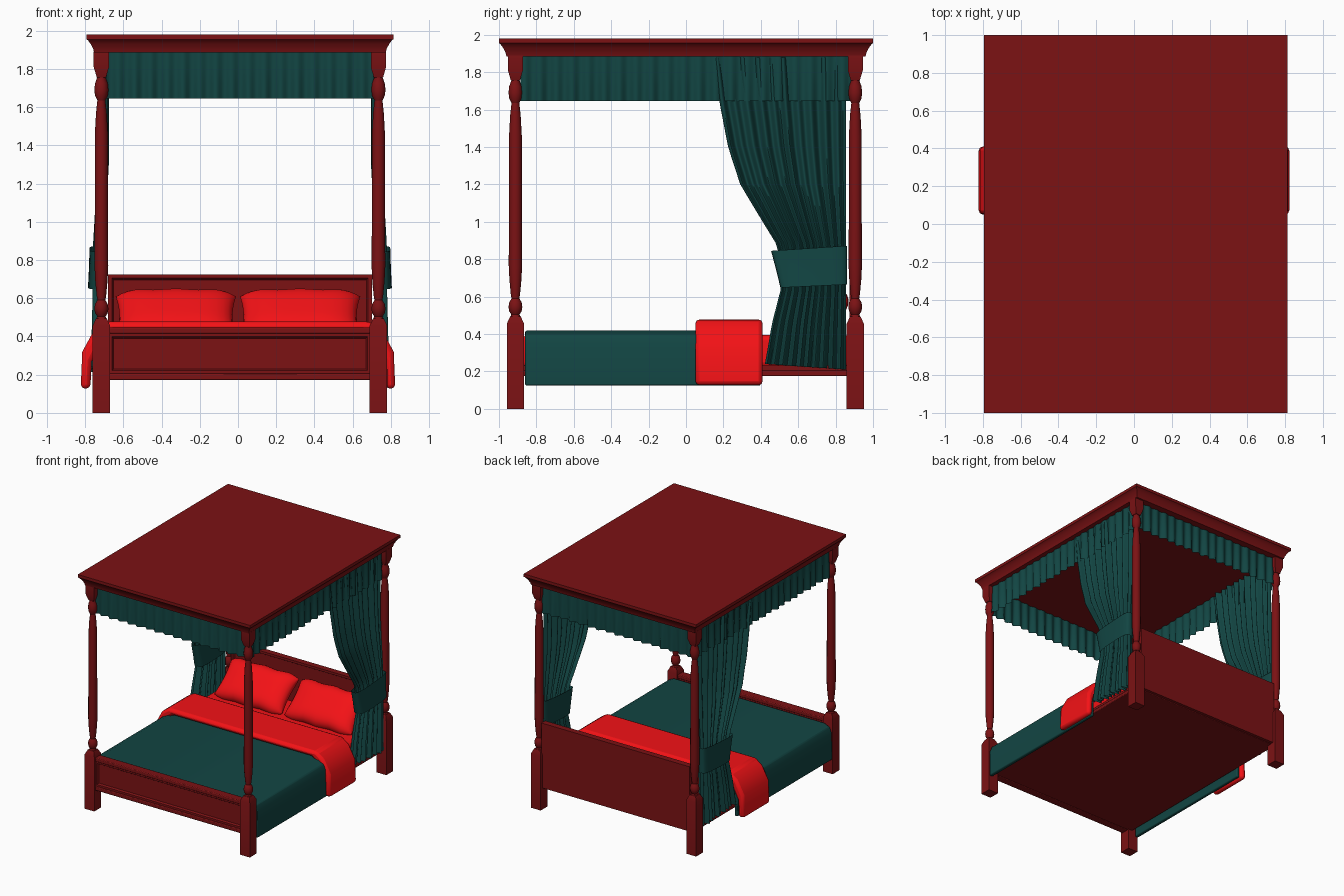
import bpy, bmesh, math
from mathutils import Matrix, Vector

if "Cube" in bpy.data.objects:
    bpy.data.objects.remove(bpy.data.objects["Cube"])

CX = 0.01                      # bed frame centre line
PX, PF, PB = 0.725, -0.912, 0.905   # post offsets: side, front, back


def material(name, col):
    m = bpy.data.materials.new(name)
    m.diffuse_color = (*col, 1)
    m.use_nodes = True
    m.node_tree.nodes["Principled BSDF"].inputs["Base Color"].default_value = m.diffuse_color
    return m


WOOD = material("dark_wood", (0.2, 0.006, 0.007))
TEAL = material("teal_cloth", (0.006, 0.06, 0.056))
RED = material("red_cloth", (0.9, 0.006, 0.008))


def finish(name, bm, mat, angle=35, bevel=0, segs=2):
    bmesh.ops.recalc_face_normals(bm, faces=bm.faces)
    me = bpy.data.meshes.new(name)
    bm.to_mesh(me)
    bm.free()
    me.materials.append(mat)
    for p in me.polygons:
        p.use_smooth = angle > 0
    if angle:
        me.set_sharp_from_angle(angle=math.radians(angle))
    ob = bpy.data.objects.new(name, me)
    bpy.context.collection.objects.link(ob)
    if bevel:
        b = ob.modifiers.new("bevel", "BEVEL")
        b.width, b.segments = bevel, segs
    return ob


def box_bm(x0, x1, y0, y1, z0, z1):
    bm = bmesh.new()
    bmesh.ops.create_cube(bm, size=1)
    for v in bm.verts:
        v.co = (x0 + (v.co.x + .5) * (x1 - x0), y0 + (v.co.y + .5) * (y1 - y0),
                z0 + (v.co.z + .5) * (z1 - z0))
    return bm


def box(name, hx, y0, y1, z0, z1, mat, bevel=0, segs=2):
    return finish(name, box_bm(CX - hx, CX + hx, y0, y1, z0, z1), mat, 35, bevel, segs)


def loft(name, rings, mat, cap=True, angle=35):
    """Skin a stack of closed point rings."""
    bm = bmesh.new()
    vs = [[bm.verts.new(p) for p in r] for r in rings]
    n = len(vs[0])
    for a, b in zip(vs, vs[1:]):
        for i in range(n):
            bm.faces.new((a[i], a[(i + 1) % n], b[(i + 1) % n], b[i]))
    if cap:
        bm.faces.new(vs[0])
        bm.faces.new(vs[-1])
    return finish(name, bm, mat, angle)


def sheet(name, f, nu, nv, mat):
    """Grid surface from f(u, v), both 0..1."""
    bm = bmesh.new()
    g = [[bm.verts.new(f(i / nu, j / nv)) for j in range(nv + 1)] for i in range(nu + 1)]
    for i in range(nu):
        for j in range(nv):
            bm.faces.new((g[i][j], g[i + 1][j], g[i + 1][j + 1], g[i][j + 1]))
    return finish(name, bm, mat, 60)


def turned(name, prof, x, y, n):
    k, ph = (math.sqrt(2), math.pi / 4) if n == 4 else (1, 0)
    loft(name, [[(x + r * k * math.cos(ph + 2 * math.pi * i / n),
                  y + r * k * math.sin(ph + 2 * math.pi * i / n), z) for i in range(n)]
                for r, z in prof], WOOD, angle=30)


def lerp(table, z):
    for (a, p), (b, q) in zip(table, table[1:]):
        if b <= z <= a:
            return q + (p - q) * (z - b) / (a - b)
    return table[-1][1]


# Posts: square leg, turned shaft, square head
LEG = [(.046, 0), (.046, .455), (.028, .495)]
SHAFT = [(.028, .49), (.022, .505), (.033, .522), (.037, .545), (.033, .57), (.021, .59),
         (.025, .615), (.032, .69), (.036, .77), (.034, 1.1), (.034, 1.46), (.028, 1.57), (.021, 1.635),
         (.033, 1.66), (.037, 1.69), (.033, 1.725), (.022, 1.755), (.022, 1.77)]
HEAD = [(.024, 1.755), (.04, 1.81), (.04, 1.89)]
for sx, sn in ((-1, "left"), (1, "right")):
    for y, yn in ((PF, "front"), (PB, "back")):
        x = CX + sx * PX
        turned(f"{yn}_{sn}_leg", LEG, x, y, 4)
        turned(f"{yn}_{sn}_shaft", SHAFT, x, y, 12)
        turned(f"{yn}_{sn}_post_head", HEAD, x, y, 4)

# Canopy with moulded cornice
CORNICE = [(.04, 1.885), (.035, 1.905), (.03, 1.915), (.022, 1.93), (.008, 1.95), (0, 1.955), (0, 1.98)]
loft("canopy", [[(CX + a * (.803 - d), b * (1 - d), z) for a, b in ((-1, -1), (1, -1), (1, 1), (-1, 1))]
                for d, z in CORNICE], WOOD, angle=25)


# Headboard and footboard with recessed panels on their front faces
def panelled(name, y0, y1, z0, z1, border):
    bm = box_bm(CX - .69, CX + .69, y0, y1, z0, z1)
    bm.faces.ensure_lookup_table()
    f = min(bm.faces, key=lambda q: q.calc_center_median().y)
    bmesh.ops.inset_region(bm, faces=[f], thickness=border)
    bmesh.ops.inset_region(bm, faces=[f], thickness=.012, depth=-.014)
    bm.normal_update()
    finish(name, bm, WOOD, 25)


panelled("headboard", .875, .925, .18, .725, .028)
panelled("footboard", -.935, -.885, .2, .42, .03)
box("footboard_cap", .69, -.945, -.875, .415, .446, WOOD, .006)
box("footboard_base", .69, -.945, -.875, .172, .205, WOOD, .006)

# Base, side rails and mattress
box("bed_base", .72, -.9, .9, .175, .205, WOOD, .005)
box("side_rails", .708, -.9, .9, .2, .232, WOOD)
box("mattress", .7, -.875, .872, .22, .395, RED, .03, 3)


# Bedspread and its turned-back fold, draped over the sides
def drape(name, half, cx, y0, y1, thick, mat, bevel):
    outer = [(cx + s * x, z) for s, pts in ((-1, half), (1, half[::-1])) for x, z in pts]
    inner = [(cx + (x - cx) * (1 - thick / half[0][0]), z - (thick if z > .2 else 0)) for x, z in outer]
    ring = outer + inner[::-1]
    loft(name, [[(x, y, z) for x, z in ring] for y in (y0, y1)], mat)
    b = bpy.data.objects[name].modifiers.new("bevel", "BEVEL")
    b.width, b.segments = bevel, 2


drape("bedspread", [(.772, .125), (.77, .35), (.75, .395), (.70, .418)], CX, -.86, .4, .03, TEAL, .008)
drape("turned_back_fold", [(.823, .127), (.815, .32), (.755, .43), (.69, .478)], 0, .05, .41, .05, RED, .022)


# Pillows leaning on the headboard
def pillow(name, x):
    bm = bmesh.new()
    n = 16
    rot = Matrix.Rotation(math.radians(42), 3, 'X')
    for s in (-1, 1):
        g = []
        for i in range(n + 1):
            row = []
            for j in range(n + 1):
                u, v = math.sin(math.pi * (i / n - .5)), math.sin(math.pi * (j / n - .5))
                t = .085 * ((1 - u ** 4) * (1 - v ** 4)) ** .5
                px = .315 * u * (1 - .06 * (1 - v * v))
                py = .175 * v * (1 - .09 * u ** 6) + .006 * math.cos(9 * u) * v
                row.append(bm.verts.new(rot @ Vector((px, py, s * t)) + Vector((x, .715, .505))))
            g.append(row)
        for i in range(n):
            for j in range(n):
                bm.faces.new((g[i][j], g[i + 1][j], g[i + 1][j + 1], g[i][j + 1]))
    bmesh.ops.remove_doubles(bm, verts=bm.verts, dist=.0005)
    finish(name, bm, RED, 80)


pillow("left_pillow", CX - .335)
pillow("right_pillow", CX + .315)


# Pleated valance on all four sides
def wave(t):
    return .012 * math.sin(2 * math.pi * t / .085) + .004 * math.sin(2 * math.pi * t / .21)


for s, yn, sn in ((-1, "front", "left"), (1, "back", "right")):
    y = PF if s < 0 else PB
    sheet(f"{yn}_valance", lambda u, v: (CX - .70 + 1.40 * u, y + wave(1.4 * u) * (.5 + .7 * v),
                                         1.89 - .245 * v), 130, 3, TEAL)
    sheet(f"{sn}_valance", lambda u, v: (CX + s * (PX + wave(1.77 * u) * (.5 + .7 * v)),
                                         -.885 + 1.77 * u, 1.89 - .245 * v), 160, 3, TEAL)

# Side curtains gathered by tiebacks
EDGE = [(1.88, .15), (1.645, .178), (1.4, .225), (1.2, .29), (1.0, .41), (.87, .49), (.75, .505),
        (.63, .505), (.45, .46), (.2, .42)]
DEPTH = [(1.88, .025), (1.3, .03), (.87, .03), (.65, .03), (.2, .04)]
CENTRE = [(1.88, .71), (1.3, .715), (.87, .74), (.2, .742)]


def curtain(s):
    def f(u, v):
        z = 1.88 - 1.67 * v
        y0 = lerp(EDGE, z)
        a = 2 * math.pi * u
        w = .75 * math.sin(10 * a + .5 * math.sin(2 * a)) + .25 * math.sin(6 * a + 1)
        x = lerp(CENTRE, z) + lerp(DEPTH, z) * w
        return (CX + s * x, y0 + (.855 - y0) * u, z + .03 * (1 - u) * v ** 8)
    return f


for s, sn in ((-1, "left"), (1, "right")):
    sheet(f"{sn}_curtain", curtain(s), 120, 32, TEAL)
    rings = []
    for y0, zl, zr, hx in ((.505, .648, .665, .05), (.48, .75, .77, .045), (.455, .845, .872, .042)):
        yc, hy = (y0 + .862) / 2, (.862 - y0) / 2
        ring = []
        for i in range(28):
            c, d = math.cos(2 * math.pi * i / 28), math.sin(2 * math.pi * i / 28)
            ex = math.copysign(abs(d) ** .45, d)
            ey = math.copysign(abs(c) ** .7, c)
            ring.append((CX + s * (.745 + hx * ex), yc + hy * ey, zl + (zr - zl) * (ey + 1) / 2))
        rings.append(ring)
    loft(f"{sn}_tieback", rings, TEAL, cap=False, angle=60)
